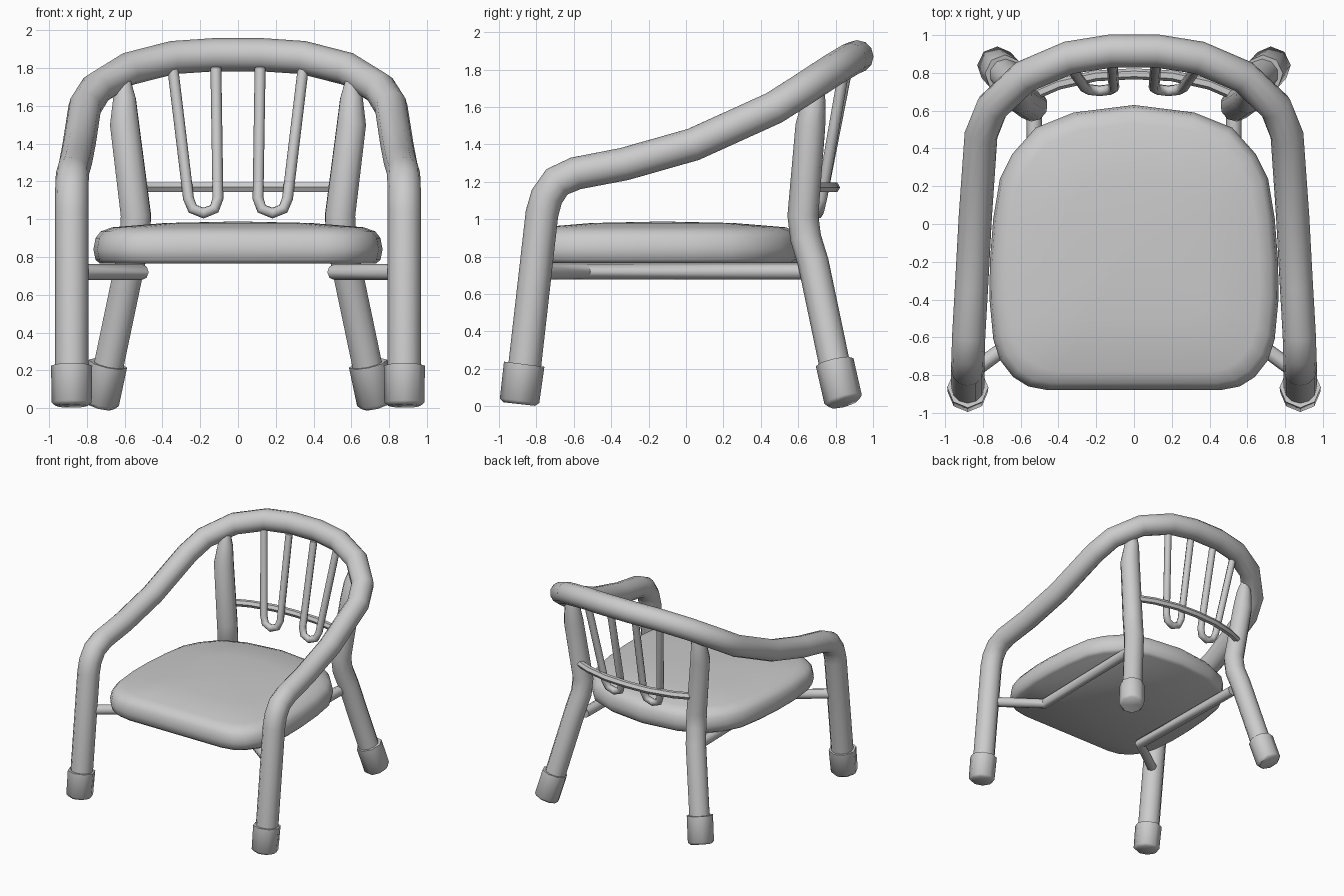
import bpy, bmesh, math
from mathutils import Vector

if "Cube" in bpy.data.objects:
    bpy.data.objects.remove(bpy.data.objects["Cube"])

grey = bpy.data.materials.new("light grey")
grey.diffuse_color = (0.6, 0.6, 0.6, 1)
grey.use_nodes = True
grey.node_tree.nodes["Principled BSDF"].inputs["Base Color"].default_value = grey.diffuse_color


def finish(name, bm, angle=40):
    bmesh.ops.recalc_face_normals(bm, faces=bm.faces)
    mesh = bpy.data.meshes.new(name)
    bm.to_mesh(mesh)
    bm.free()
    mesh.materials.append(grey)
    obj = bpy.data.objects.new(name, mesh)
    bpy.context.collection.objects.link(obj)
    bpy.ops.object.select_all(action='DESELECT')
    obj.select_set(True)
    bpy.context.view_layer.objects.active = obj
    bpy.ops.object.shade_smooth_by_angle(angle=math.radians(angle))
    return obj


def skin(bm, rings):
    for a, b in zip(rings, rings[1:]):
        n = len(a)
        for i in range(n):
            bm.faces.new((a[i], a[(i + 1) % n], b[(i + 1) % n], b[i]))


def tube(name, points, radius, sides=10, angle=50):
    """Round bar swept along points; radius may be a list, one per point."""
    pts = [Vector(p) for p in points]
    radii = radius if isinstance(radius, list) else [radius] * len(pts)
    bm = bmesh.new()
    rings, normal = [], None
    for i, p in enumerate(pts):
        before = (p - pts[i - 1]).normalized() if i else Vector()
        after = (pts[i + 1] - p).normalized() if i + 1 < len(pts) else Vector()
        t = (before + after).normalized()
        if normal is None:
            normal = Vector((0, 1, 0)) if abs(t.y) < 0.8 else Vector((0, 0, 1))
        normal = (normal - t * normal.dot(t)).normalized()
        side = t.cross(normal)
        ring = []
        for k in range(sides):
            a = 2 * math.pi * k / sides
            ring.append(bm.verts.new(p + radii[i] * (normal * math.cos(a) + side * math.sin(a))))
        rings.append(ring)
    skin(bm, rings)
    bm.faces.new(rings[0])
    bm.faces.new(rings[-1])
    return finish(name, bm, angle)


def flip(points, s):
    return [(s * x, y, z) for x, y, z in points]


# One bent tube: front legs, arm rests and top rail
half = [(0.88, -0.87, 0.15), (0.88, -0.77, 1.03), (0.88, -0.745, 1.12), (0.878, -0.69, 1.20),
        (0.875, -0.59, 1.245), (0.86, -0.33, 1.295), (0.84, 0.04, 1.40), (0.81, 0.47, 1.595),
        (0.75, 0.62, 1.69), (0.58, 0.78, 1.795), (0.345, 0.88, 1.855), (0.125, 0.915, 1.87)]
tube("arm_and_front_leg_frame", half + flip(half[::-1], -1), 0.088, 12)

# Seat cushion: rounded outline stacked in rings
outline = [(0.0, -0.88), (0.455, -0.88), (0.56, -0.86), (0.64, -0.81), (0.71, -0.72),
           (0.745, -0.61), (0.765, -0.4), (0.763, -0.2), (0.745, 0.03), (0.71, 0.24),
           (0.645, 0.37), (0.52, 0.51), (0.32, 0.59), (0.0, 0.63)]
outline += [(-x, y) for x, y in outline[-2:0:-1]]
bm = bmesh.new()
rings = []
for s, z in [(0.955, 0.765), (0.985, 0.785), (1.0, 0.84), (0.985, 0.90), (0.95, 0.935),
             (0.87, 0.957), (0.5, 0.98)]:
    rings.append([bm.verts.new((x * s, (y + 0.125) * s - 0.125, z)) for x, y in outline])
skin(bm, rings)
bm.faces.new(rings[0])
top = bm.verts.new((0, -0.125, 0.988))
for i, v in enumerate(rings[-1]):
    bm.faces.new((v, rings[-1][(i + 1) % len(outline)], top))
finish("seat", bm, 45)

# Parts repeated on the left and right
for label, s in (("left", -1), ("right", 1)):
    tube("back_leg_" + label,
         flip([(0.70, 0.81, 0.15), (0.57, 0.68, 0.77), (0.545, 0.64, 0.90), (0.54, 0.625, 1.02),
               (0.60, 0.665, 1.50), (0.60, 0.685, 1.64), (0.60, 0.70, 1.73)], s),
         [0.083, 0.083, 0.083, 0.083, 0.08, 0.062, 0.035], 10)
    # Rubber feet with a small rounded lower edge
    tube("front_foot_" + label,
         flip([(0.88, -0.892, 0.012), (0.88, -0.89, 0.03), (0.88, -0.865, 0.225)], s),
         [0.085, 0.106, 0.109], 8)
    tube("back_foot_" + label,
         flip([(0.735, 0.845, 0.018), (0.73, 0.84, 0.036), (0.688, 0.795, 0.235)], s),
         [0.085, 0.103, 0.103], 8)
    # Bent support rail under the seat
    tube("seat_rail_" + label,
         flip([(0.87, -0.79, 0.72), (0.51, -0.53, 0.72), (0.53, 0.62, 0.72)], s), 0.042, 8)
    # U-shaped back spindle
    tube("back_spindle_" + label,
         flip([(0.345, 0.845, 1.80), (0.262, 0.725, 1.11), (0.24, 0.712, 1.055),
               (0.182, 0.705, 1.032), (0.125, 0.712, 1.055), (0.106, 0.725, 1.11),
               (0.117, 0.86, 1.80)], s), 0.029, 8)

# Curved bar joining the back legs
bar = [(0.54, 0.68, 1.17), (0.4, 0.74, 1.17), (0.2, 0.785, 1.17)]
tube("back_crossbar", bar + [(0, 0.795, 1.17)] + flip(bar[::-1], -1), 0.029, 6)
